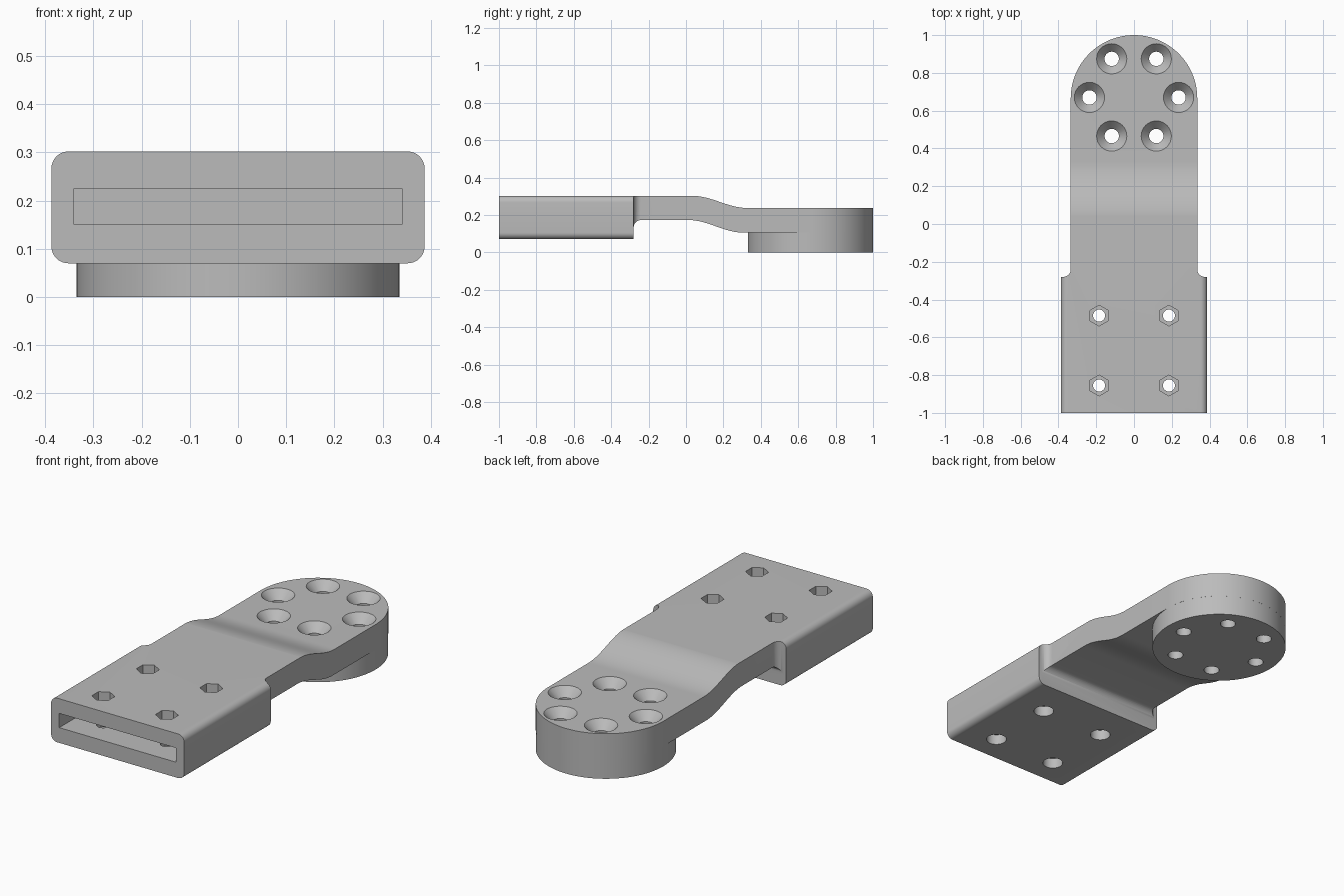
import bpy
import bmesh
from math import sin, cos, pi

if "Cube" in bpy.data.objects:
    bpy.data.objects.remove(bpy.data.objects["Cube"], do_unlink=True)

grey = bpy.data.materials.new("plain grey")
grey.use_nodes = True
tone = (0.5, 0.5, 0.5, 1)
grey.diffuse_color = tone
grey.node_tree.nodes["Principled BSDF"].inputs["Base Color"].default_value = tone

W, ARM, TOP, BASE = 0.387, 0.335, 0.302, 0.07
PAD_Y, PAD_TOP, SHOULDER, FILLET = 0.665, 0.237, -0.28, 0.04


def finish(name, bm):
    bmesh.ops.recalc_face_normals(bm, faces=bm.faces)
    mesh = bpy.data.meshes.new(name)
    bm.to_mesh(mesh)
    bm.free()
    mesh.materials.append(grey)
    obj = bpy.data.objects.new(name, mesh)
    bpy.context.collection.objects.link(obj)
    return obj


def prism(name, points, lo, hi, place):
    """Extrude a 2D outline from lo to hi; place maps (u, v, depth) to xyz."""
    bm = bmesh.new()
    rings = [[bm.verts.new(place(u, v, d)) for u, v in points] for d in (lo, hi)]
    for ring in rings:
        bm.faces.new(ring)
    n = len(points)
    for i in range(n):
        j = (i + 1) % n
        bm.faces.new((rings[0][i], rings[0][j], rings[1][j], rings[1][i]))
    return finish(name, bm)


def along_x(u, v, d):
    return (d, u, v)


def along_y(u, v, d):
    return (u, d, v)


def along_z(u, v, d):
    return (u, v, d)


def arc(cx, cy, r, start, end, steps):
    angles = [start + (end - start) * i / steps for i in range(steps + 1)]
    return [(cx + r * cos(a), cy + r * sin(a)) for a in angles]


def ease(y0, z0, y1, z1, steps=20):
    return [(y0 + (y1 - y0) * i / steps,
             z0 + (z1 - z0) * (1 - cos(pi * i / steps)) / 2) for i in range(steps + 1)]


def lathe_cutter(name, x, y, profile, sides=32, turn=0.0):
    """Stacked rings of (radius, z) about a vertical axis."""
    bm = bmesh.new()
    rings = [[bm.verts.new((x + r * cos(turn + 2 * pi * i / sides),
                            y + r * sin(turn + 2 * pi * i / sides), z))
              for i in range(sides)] for r, z in profile]
    bm.faces.new(rings[0])
    bm.faces.new(rings[-1])
    for a, b in zip(rings, rings[1:]):
        for i in range(sides):
            j = (i + 1) % sides
            bm.faces.new((a[i], a[j], b[j], b[i]))
    return finish(name, bm)


def combine(target, tool, operation):
    mod = target.modifiers.new("combine", "BOOLEAN")
    mod.operation, mod.object, mod.solver = operation, tool, "EXACT"
    bpy.context.view_layer.objects.active = target
    bpy.ops.object.modifier_apply(modifier=mod.name)
    bpy.data.objects.remove(tool, do_unlink=True)


# Rounded rectangular bar running the full length
R = 0.035
section = []
for i, (sx, z) in enumerate([(1, TOP - R), (-1, TOP - R), (-1, BASE + R), (1, BASE + R)]):
    section += arc(sx * (W - R), z, R, i * pi / 2, (i + 1) * pi / 2, 8)
body = prism("bracket", section, -1, 1.1, along_y)

# Plan outline: wide sleeve, filleted shoulders, arm with round end
shoulder = arc(ARM + FILLET, SHOULDER + FILLET, FILLET, 1.5 * pi, pi, 8)
half = [(0.45, -1.1), (0.45, SHOULDER)] + shoulder
plan = half + arc(0, PAD_Y, ARM, 0, pi, 64) + [(-x, y) for x, y in reversed(half)]
combine(body, prism("plan", plan, -0.1, 0.5, along_z), "INTERSECT")

# Side profile: sleeve underside, fillet, and stepped-down arm
under = arc(SHOULDER + FILLET, 0.173 - FILLET, FILLET, pi, pi / 2, 8)
side = [(-1.1, 0), (SHOULDER + 0.0002, 0)] + [(y + 0.0002, z) for y, z in under]
side += ease(0.01, 0.173, 0.31, 0.105) + [(1.1, 0.105), (1.1, PAD_TOP)]
side += list(reversed(ease(0.03, TOP + 0.0004, 0.33, PAD_TOP))) + [(-1.1, TOP + 0.0004)]
combine(body, prism("side", side, -0.5, 0.5, along_x), "INTERSECT")

# Round mounting pad below the arm
pad = prism("pad", arc(0, PAD_Y, ARM - 0.0003, 0, 2 * pi - pi / 64, 127), 0, 0.16, along_z)
combine(body, pad, "UNION")

# Flat slot open at the front
slot = [(-0.34, 0.15), (0.34, 0.15), (0.34, 0.225), (-0.34, 0.225)]
combine(body, prism("slot", slot, -1.1, -0.335, along_y), "DIFFERENCE")

# Ring of countersunk screw holes
for k in range(6):
    a = k * pi / 3
    hole = lathe_cutter("screw_hole", 0.236 * cos(a), PAD_Y + 0.005 + 0.236 * sin(a),
                        [(0.038, -0.1), (0.038, 0.192), (0.08, PAD_TOP), (0.08, 0.4)])
    combine(body, hole, "DIFFERENCE")

# Sleeve bolt holes: hexagonal nut pocket above, round head recess below
for x in (-0.185, 0.185):
    for y in (-0.855, -0.485):
        combine(body, lathe_cutter("bolt_hole", x, y, [(0.032, -0.1), (0.032, 0.5)]), "DIFFERENCE")
        combine(body, lathe_cutter("head_recess", x, y, [(0.05, -0.1), (0.05, 0.125)]), "DIFFERENCE")
        combine(body, lathe_cutter("nut_pocket", x, y, [(0.055, 0.247), (0.055, 0.5)], 6, pi / 6),
                "DIFFERENCE")

# Smooth the curved faces, keep the edges crisp
bpy.ops.object.select_all(action="DESELECT")
body.select_set(True)
bpy.context.view_layer.objects.active = body
bpy.ops.object.shade_smooth_by_angle(angle=pi / 6)
